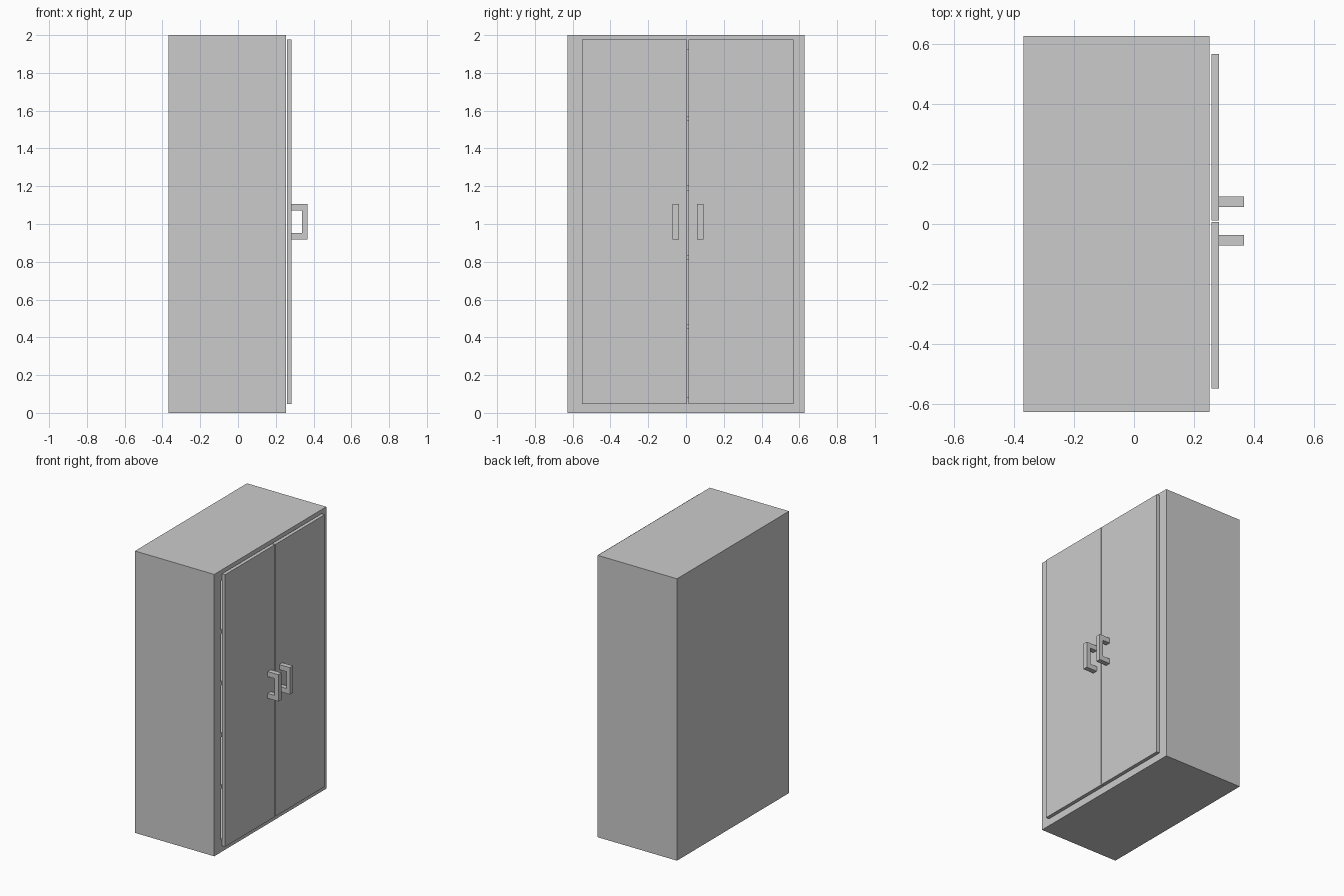
import bpy

if "Cube" in bpy.data.objects:
    bpy.data.objects.remove(bpy.data.objects["Cube"])


def box(name, x, y, z):
    """Axis-aligned box from (min, max) ranges."""
    bpy.ops.mesh.primitive_cube_add(size=1)
    ob = bpy.context.object
    ob.name = name
    ob.location = [(a + b) / 2 for a, b in (x, y, z)]
    ob.scale = [b - a for a, b in (x, y, z)]
    bpy.ops.object.transform_apply(location=True, rotation=False, scale=True)
    return ob


BACK, FRONT, HALF_W = -0.369, 0.253, 0.628
FLOOR, CEILING, INNER_W = 0.085, 1.925, 0.55
INNER_BACK = BACK + 0.07

# Cabinet shell, hollowed from the front (+x side)
body = box("cabinet_body", (BACK, FRONT), (-HALF_W, HALF_W), (0, 2))
cutter = box("interior_cutter", (INNER_BACK, FRONT + 0.1),
             (-INNER_W, INNER_W), (FLOOR, CEILING))
cutter.hide_render = True
cutter.hide_set(True)
hollow = body.modifiers.new("hollow", "BOOLEAN")
hollow.operation = "DIFFERENCE"
hollow.solver = "EXACT"
hollow.object = cutter

# Four evenly spaced shelves
for i in range(4):
    z = 0.457 + i * 0.367
    box(f"shelf_{i + 1}", (INNER_BACK, FRONT - 0.004),
        (-INNER_W, INNER_W), (z - 0.0125, z + 0.0125))


# U-shaped handle extruded sideways
def handle(name, y):
    x0, x1, x2 = 0.283, 0.339, 0.368
    z0, z1, z2, z3 = 0.917, 0.952, 1.071, 1.107
    profile = [(x0, z0), (x2, z0), (x2, z3), (x0, z3),
               (x0, z2), (x1, z2), (x1, z1), (x0, z1)]
    mesh = bpy.data.meshes.new(name)
    mesh.from_pydata([(x, y - 0.0175, z) for x, z in profile], [],
                     [range(len(profile))])
    ob = bpy.data.objects.new(name, mesh)
    bpy.context.collection.objects.link(ob)
    solid = ob.modifiers.new("thickness", "SOLIDIFY")
    solid.thickness = 0.035
    # Grow towards +y whichever way the profile faces
    solid.offset = 1 if mesh.polygons[0].normal.y > 0 else -1


# Pair of doors with handles, set slightly off centre
CENTRE = 0.009
for side, s in (("left", -1), ("right", 1)):
    ys = sorted((CENTRE + s * 0.003, CENTRE + s * 0.559))
    box(f"{side}_door", (0.259, 0.284), ys, (0.046, 1.976))
    handle(f"{side}_handle", CENTRE + 0.001 + s * 0.065)
